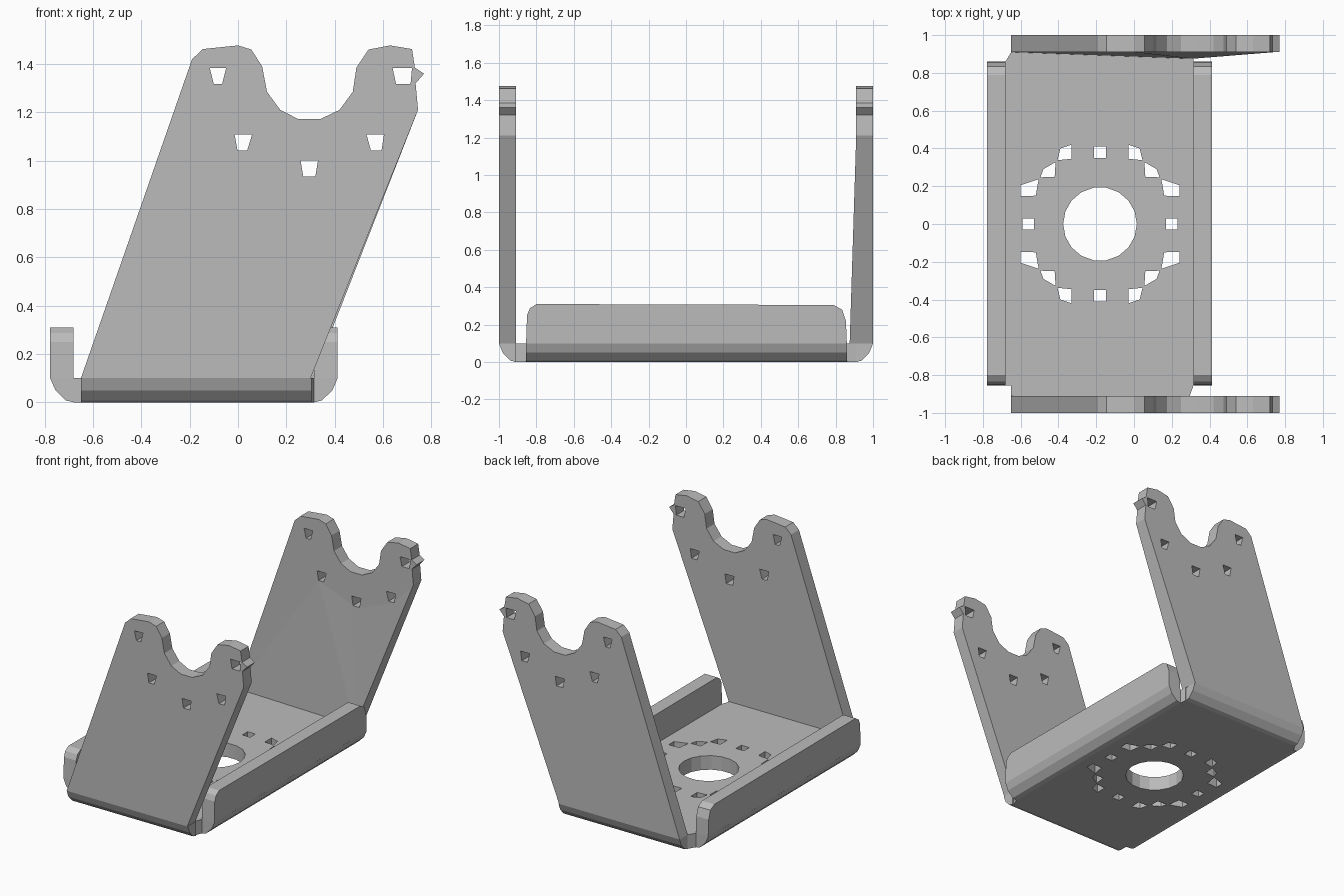
import bpy
import bmesh
import math
from mathutils import Vector

cube = bpy.data.objects.get("Cube")
if cube:
    bpy.data.objects.remove(cube, do_unlink=True)

steel = bpy.data.materials.new("plain grey steel")
steel.use_nodes = True
GREY = (0.5, 0.5, 0.5, 1)
steel.diffuse_color = GREY
steel.node_tree.nodes["Principled BSDF"].inputs["Base Color"].default_value = GREY

# Each plane places a 2D profile point (a, b) at depth d
PLANES = {
    "x": lambda a, b, d: Vector((d, a, b)),
    "y": lambda a, b, d: Vector((a, d, b)),
    "z": lambda a, b, d: Vector((a, b, d)),
}


def prism(name, axis, outline, start, end, holes=(), nudge=None):
    """Extrude a flat outline, with holes cut through it, along one axis."""
    place = PLANES[axis]
    bm = bmesh.new()
    for loop in [outline, *holes]:
        verts = [bm.verts.new(place(a, b, start)) for a, b in loop]
        for i, v in enumerate(verts):
            bm.edges.new((verts[i - 1], v))
    normal = place(0, 0, 1)
    bmesh.ops.triangle_fill(bm, use_beauty=True, use_dissolve=False,
                            edges=bm.edges[:], normal=normal)
    geom = bmesh.ops.extrude_face_region(bm, geom=bm.faces[:], use_keep_orig=True)["geom"]
    moved = [g for g in geom if isinstance(g, bmesh.types.BMVert)]
    bmesh.ops.translate(bm, verts=moved, vec=normal * (end - start))
    if nudge:
        old, new = (Vector(p) for p in nudge)
        min(bm.verts, key=lambda v: (v.co - old).length).co = new
    bmesh.ops.recalc_face_normals(bm, faces=bm.faces[:])
    mesh = bpy.data.meshes.new(name)
    bm.to_mesh(mesh)
    bm.free()
    mesh.materials.append(steel)
    obj = bpy.data.objects.new(name, mesh)
    bpy.context.collection.objects.link(obj)
    return obj


def box(cx, cy, w, h):
    return [(cx - w, cy - h), (cx + w, cy - h), (cx + w, cy + h), (cx - w, cy + h)]


T = 0.1       # sheet thickness
MID = -0.18   # centre of the floor

# Floor: large bore and a ring of small holes
bore = [(MID + 0.195 * math.cos(i * math.tau / 18), 0.195 * math.sin(i * math.tau / 18))
        for i in range(18)]
ring = [box(MID, 0.38, 0.031, 0.03), box(MID, -0.38, 0.031, 0.03),
        box(MID - 0.38, 0, 0.031, 0.03), box(MID + 0.38, 0, 0.031, 0.03)]
quarter = [
    [(0.15, 0.42), (0.21, 0.4), (0.225, 0.338), (0.15, 0.345)],
    [(0.235, 0.328), (0.30, 0.29), (0.315, 0.247), (0.24, 0.25)],
    [(0.325, 0.237), (0.42, 0.205), (0.42, 0.147), (0.34, 0.15)],
]
for sx in (-1, 1):
    for sy in (-1, 1):
        ring += [[(MID + sx * x, sy * y) for x, y in quad] for quad in quarter]
floor = [(-0.65, -0.91), (0.295, -0.91), (0.315, -0.855), (0.315, 0.86),
         (0.31, 0.91), (-0.65, 0.91), (-0.68, 0.86), (-0.68, -0.855), (-0.65, -0.855)]
prism("floor_plate", "z", floor, 0, T, [bore] + ring)

# Upright cheeks with a rounded notch, small holes and a pointed nib
cheek = [(-0.65, T), (-0.19, 1.42), (-0.145, 1.462), (0, 1.477), (0.055, 1.46),
         (0.1, 1.39), (0.12, 1.285), (0.175, 1.21), (0.25, 1.172), (0.34, 1.172),
         (0.42, 1.21), (0.475, 1.285), (0.49, 1.385), (0.54, 1.46), (0.63, 1.477),
         (0.72, 1.462), (0.732, 1.385), (0.77, 1.36), (0.735, 1.32), (0.745, 1.21),
         (0.3, T)]


def trapezoid(cx, cz, top, bottom, lean=0):
    return [(cx - top, cz + 0.033), (cx + top, cz + 0.033),
            (cx + bottom + lean, cz - 0.033), (cx - bottom + lean, cz - 0.033)]


cheek_holes = [trapezoid(-0.083, 1.35, 0.034, 0.017),
               trapezoid(0.022, 1.075, 0.036, 0.02, -0.004),
               trapezoid(0.295, 0.968, 0.036, 0.025),
               trapezoid(0.568, 1.075, 0.036, 0.022, 0.004),
               trapezoid(0.68, 1.35, 0.04, 0.03, 0.004)]
prism("front_cheek", "y", cheek, -1, -0.91, cheek_holes)
prism("back_cheek", "y", cheek, 1, 0.91, cheek_holes,
      nudge=((0.3, 0.91, T), (0.31, 0.875, T)))

# Rounded bends under the cheeks and side flanges
bend = [(0, 0), (0.03, 0.008), (0.07, 0.05), (0.09, T), (0, T)]
for side, name in ((-1, "front"), (1, "back")):
    prism(name + "_bend", "x", [(side * (0.91 + a), b) for a, b in bend], -0.65, 0.305)

# Low side flanges with clipped upper corners
flange = [(-0.855, T), (-0.85, 0.25), (-0.835, 0.287), (-0.8, 0.31),
          (0.79, 0.305), (0.835, 0.28), (0.855, 0.22), (0.86, T)]
for inner, side, name in ((0.315, 1, "left"), (-0.68, -1, "right")):
    prism(name + "_flange", "x", flange, inner, inner + side * 0.097)
    prism(name + "_flange_bend", "y",
          [(inner + side * a * 1.08, b) for a, b in bend], -0.855, 0.86)
